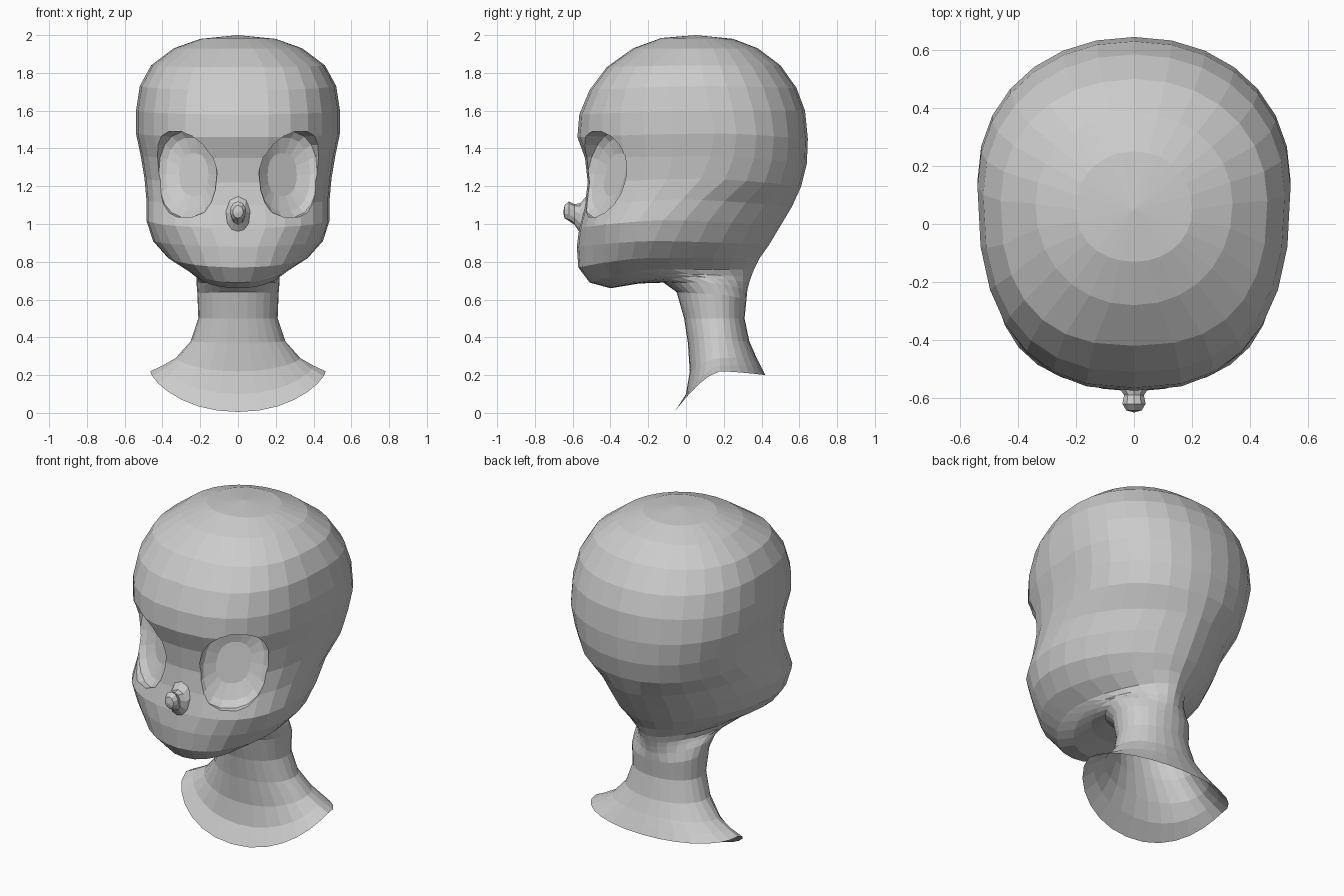
import bpy, bmesh
from math import sin, cos, pi, radians
from mathutils import Vector

if "Cube" in bpy.data.objects:
    bpy.data.objects.remove(bpy.data.objects["Cube"])

SEG = 28


def loft(name, rings, start=None, end=None):
    """Skin closed rings of points; start/end: None (open), 'cap' or a pole point."""
    bm = bmesh.new()
    vs = [[bm.verts.new(p) for p in r] for r in rings]
    n = len(vs[0])
    for a, b in zip(vs, vs[1:]):
        for i in range(n):
            j = (i + 1) % n
            bm.faces.new((a[i], a[j], b[j], b[i]))
    for ring, tip in ((vs[0], start), (vs[-1], end)):
        if tip == 'cap':
            bm.faces.new(ring)
        elif tip is not None:
            t = bm.verts.new(tip)
            for i in range(n):
                bm.faces.new((ring[i], ring[(i + 1) % n], t))
    bmesh.ops.recalc_face_normals(bm, faces=bm.faces)
    me = bpy.data.meshes.new(name)
    bm.to_mesh(me)
    bm.free()
    ob = bpy.data.objects.new(name, me)
    bpy.context.collection.objects.link(ob)
    return ob


def spow(v, e):
    return (1 if v >= 0 else -1) * abs(v) ** e


def ring(yf, zf, w, ys, zs, yb, zb, pf, pb):
    """Tilted ring through a front, side and back point (superellipse halves)."""
    pts = []
    for i in range(SEG):
        t = 2 * pi * i / SEG
        front = cos(t) >= 0
        e = 2 / (pf if front else pb)
        c = abs(cos(t)) ** e if abs(cos(t)) > 1e-6 else 0
        x = w * spow(sin(t), e) if abs(sin(t)) > 1e-6 else 0
        ye, ze = (yf, zf) if front else (yb, zb)
        pts.append((x, ys + (ye - ys) * c, zs + (ze - zs) * c ** 1.5))
    return pts


# front y, front z, half width, side y, side z, back y, back z
HEAD = [
    (-.13, 1.985, .20, .05, 1.98, .25, 1.98),
    (-.28, 1.93, .34, .07, 1.93, .38, 1.93),
    (-.42, 1.83, .46, .08, 1.84, .50, 1.84),
    (-.51, 1.71, .52, .10, 1.73, .585, 1.72),
    (-.565, 1.58, .54, .13, 1.60, .63, 1.60),
    (-.575, 1.46, .54, .15, 1.48, .645, 1.45),
    (-.535, 1.35, .515, .13, 1.36, .64, 1.32),
    (-.52, 1.22, .495, .08, 1.24, .61, 1.20),
    (-.535, 1.10, .485, -.02, 1.13, .56, 1.09),
    (-.565, .98, .485, -.12, 1.02, .50, .99),
    (-.578, .88, .45, -.17, .91, .44, .89),
    (-.57, .77, .37, -.20, .82, .39, .82),
    (-.51, .69, .27, -.17, .76, .36, .76),
    (-.40, .66, .235, -.05, .735, .345, .72),
    (-.25, .685, .22, .05, .72, .335, .69),
    (-.12, .69, .22, .12, .69, .325, .65),
    (-.05, .64, .215, .15, .63, .32, .60),
    (-.01, .50, .21, .16, .50, .31, .50),
]
NECK = [
    HEAD[-1],
    (.01, .37, .25, .17, .38, .335, .38),
    (.02, .22, .33, .18, .29, .37, .30),
    (.00, .10, .40, .18, .25, .395, .25),
    (-.06, .005, .465, .18, .22, .42, .20),
]

# Head: skull, face and jaw, capped for the boolean
rings = []
for k, r in enumerate(HEAD):
    pf = 2.5 if 2 <= k <= 9 else 2.1
    pb = 2.1 if k <= 7 or k >= 16 else 1.75
    rings.append(ring(*r, pf, pb))
head = loft("head", rings, (0, .05, 2.0), 'cap')

# Neck with flared open collar
loft("neck_collar", [ring(*r, 2.1, 2.1) for r in NECK])

# Eye sockets: rounded oval cutters set square to each side of the face
ang = radians(34)
for s in (1, -1):
    prof = [(-.35, 1.03), (0, 1.0), (.03, .86), (.055, .5)]
    cut = []
    for d, k in prof:
        pts = []
        for i in range(18):
            t = 2 * pi * i / 18
            u = .187 * k * spow(cos(t), .85)
            v = .228 * k * spow(sin(t), .85)
            x = .265 + u * cos(ang) - d * sin(ang)
            y = -.42 + u * sin(ang) + d * cos(ang) + v * .22
            pts.append((s * x, y, 1.262 + v))
        cut.append(pts)
    cutter = loft("socket_cutter", cut, 'cap', 'cap')
    cutter.hide_render = True
    m = head.modifiers.new("socket", 'BOOLEAN')
    m.operation, m.solver, m.object = 'DIFFERENCE', 'EXACT', cutter
    bpy.context.view_layer.objects.active = head
    bpy.ops.object.modifier_apply(modifier=m.name)
    bpy.data.objects.remove(cutter, do_unlink=True)

# Open the head where it meets the neck
bm = bmesh.new()
bm.from_mesh(head.data)
cap = [f for f in bm.faces if all(v.co.z < .505 for v in f.verts)]
bmesh.ops.delete(bm, geom=cap, context='FACES')
bm.to_mesh(head.data)
bm.free()

# Button nose: y, centre z, half width, half height
NOSE = [(-.50, 1.05, .085, .13), (-.56, 1.03, .058, .08), (-.59, 1.05, .036, .055),
        (-.62, 1.068, .042, .052), (-.643, 1.065, .028, .034)]
loft("nose", [[(rx * sin(2 * pi * i / 10), y, cz + rz * cos(2 * pi * i / 10))
               for i in range(10)] for y, cz, rx, rz in NOSE],
     None, (0, -.65, 1.06))
